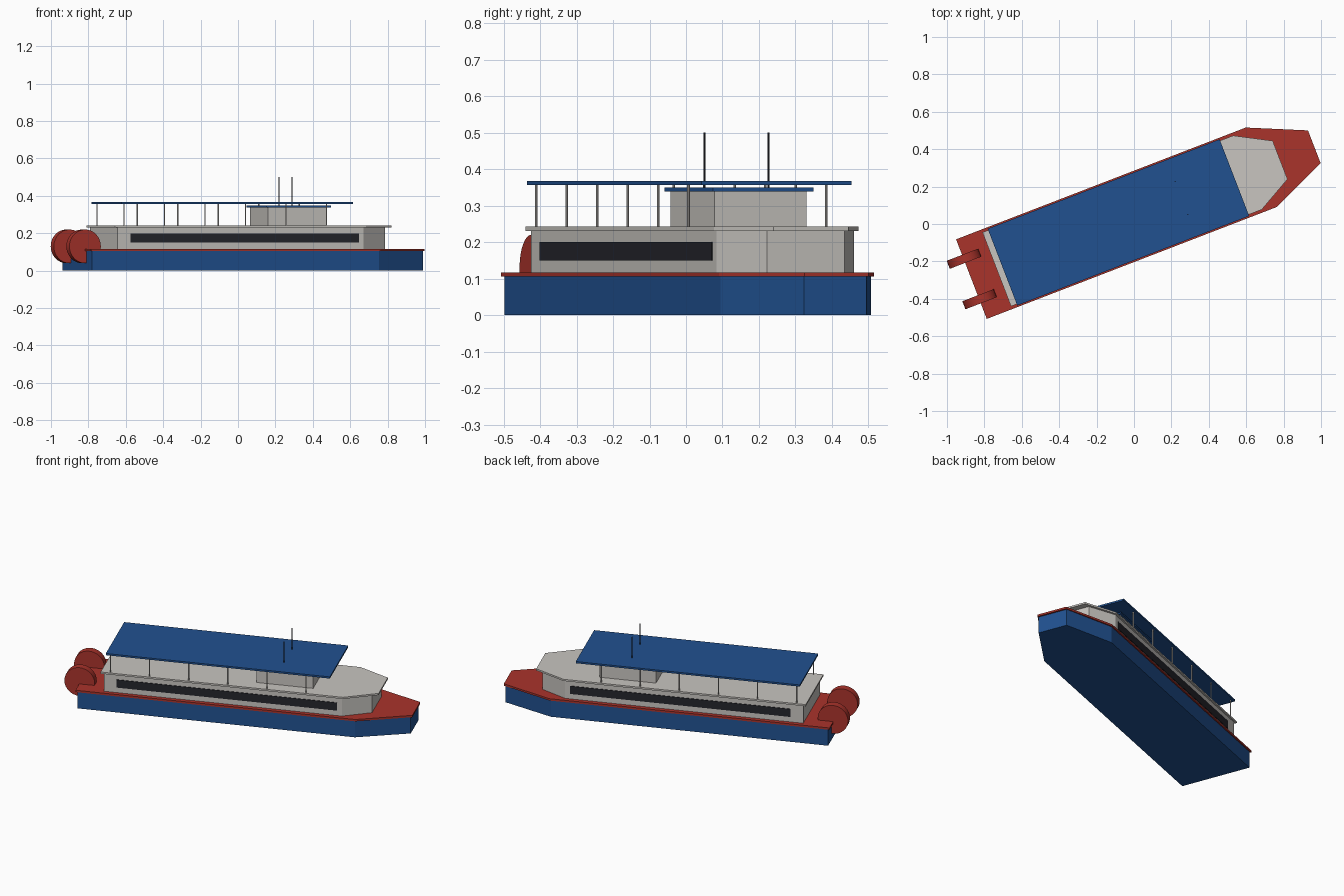
import bpy, bmesh, math
from mathutils import Matrix

if "Cube" in bpy.data.objects:
    bpy.data.objects.remove(bpy.data.objects["Cube"])

# Boat frame: a runs stern to bow, b across, turned about z
FRAME = Matrix.Rotation(math.radians(21.1), 4, 'Z') @ Matrix.Translation((0, 0.038, 0))


def material(name, rgb):
    m = bpy.data.materials.new(name)
    m.diffuse_color = (*rgb, 1)
    m.use_nodes = True
    m.node_tree.nodes["Principled BSDF"].inputs["Base Color"].default_value = m.diffuse_color
    return m


BLUE = material("blue", (0.015, 0.083, 0.28))
RED = material("red", (0.40, 0.033, 0.024))
GREY = material("warm grey", (0.58, 0.56, 0.53))
DARK = material("dark glass", (0.018, 0.019, 0.025))


def finish(name, bm, mat):
    bmesh.ops.recalc_face_normals(bm, faces=bm.faces[:])
    me = bpy.data.meshes.new(name)
    bm.to_mesh(me)
    bm.free()
    me.materials.append(mat)
    ob = bpy.data.objects.new(name, me)
    bpy.context.collection.objects.link(ob)
    ob.matrix_world = FRAME
    return ob


def slab(name, half_outline, z0, z1, mat):
    """Extrude an outline given as (a, half width) points, mirrored in b."""
    pts = [(a, -h) for a, h in half_outline] + [(a, h) for a, h in reversed(half_outline)]
    bm = bmesh.new()
    f = bm.faces.new([bm.verts.new((a, b, z0)) for a, b in pts])
    ext = bmesh.ops.extrude_face_region(bm, geom=[f])
    verts = [v for v in ext["geom"] if isinstance(v, bmesh.types.BMVert)]
    bmesh.ops.translate(bm, verts=verts, vec=(0, 0, z1 - z0))
    return finish(name, bm, mat)


def box(name, a, b, z, mat):
    bm = bmesh.new()
    mid = [(r[0] + r[1]) / 2 for r in (a, b, z)]
    size = [r[1] - r[0] for r in (a, b, z)]
    bmesh.ops.create_cube(bm, size=1, matrix=Matrix.Translation(mid) @ Matrix.Diagonal((*size, 1)))
    return finish(name, bm, mat)


def cylinder(name, centre, r, depth, mat, sides, across=False):
    bm = bmesh.new()
    m = Matrix.Translation(centre)
    if across:
        m = m @ Matrix.Rotation(math.pi / 2, 4, 'X')
    bmesh.ops.create_cone(bm, cap_ends=True, segments=sides, radius1=r, radius2=r, depth=depth, matrix=m)
    return finish(name, bm, mat)


# Hull and deck
slab("hull", [(-0.907, 0.221), (0.738, 0.221), (1.038, 0.092)], 0, 0.105, BLUE)
slab("deck", [(-0.917, 0.228), (0.743, 0.228), (1.048, 0.094)], 0.105, 0.117, RED)

# Cabin and its roof
slab("cabin", [(-0.755, 0.202), (0.657, 0.202), (0.814, 0.114)], 0.117, 0.231, GREY)
slab("cabin_roof", [(-0.772, 0.212), (0.665, 0.212), (0.852, 0.11)], 0.231, 0.242, GREY)

# Wheelhouse, its roof and the long canopy
box("wheelhouse", (0.135, 0.47), (-0.135, 0.135), (0.242, 0.339), GREY)
box("wheelhouse_roof", (0.12, 0.49), (-0.148, 0.148), (0.339, 0.349), BLUE)
box("canopy", (-0.739, 0.59), (-0.22, 0.22), (0.356, 0.367), BLUE)

# Parts repeated on both sides
for side, s in (("right", -1), ("left", 1)):
    box(f"window_band_{side}", (-0.68, 0.628), sorted((s * 0.2, s * 0.2055)), (0.15, 0.2), DARK)
    wheel = cylinder(f"paddle_wheel_{side}", (-0.915, s * 0.116, 0.13), 0.09, 0.046, RED, 32, True)
    bpy.context.view_layer.objects.active = wheel
    wheel.select_set(True)
    bpy.ops.object.shade_smooth_by_angle(angle=math.radians(30))
    wheel.select_set(False)
    cylinder(f"mast_{side}", (0.287, s * 0.094, 0.4245), 0.0028, 0.151, DARK, 8)
    for i in range(6):
        cylinder(f"canopy_post_{side}_{i + 1}", (-0.716 + i * 0.232, s * 0.202, 0.299), 0.0037, 0.114, GREY, 8)
